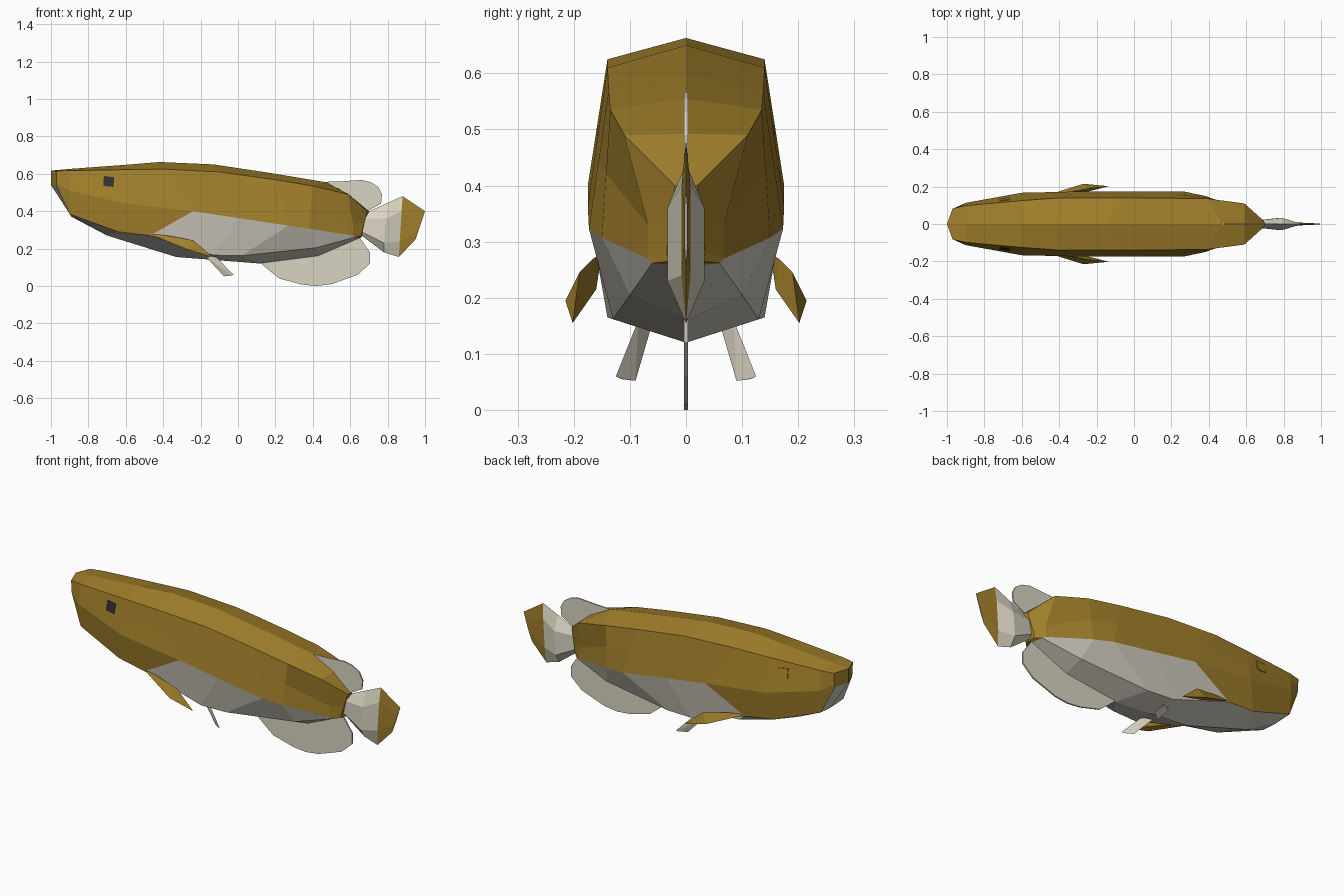
import bpy, bmesh
from mathutils import Vector
from mathutils.bvhtree import BVHTree

if "Cube" in bpy.data.objects:
    bpy.data.objects.remove(bpy.data.objects["Cube"])


def material(name, rgb):
    m = bpy.data.materials.new(name)
    m.diffuse_color = (*rgb, 1)
    m.use_nodes = True
    m.node_tree.nodes["Principled BSDF"].inputs["Base Color"].default_value = m.diffuse_color
    return m


GOLD = material("gold", (0.36, 0.215, 0.024))
CREAM = material("cream", (0.70, 0.66, 0.54))
BELLY = material("pale_belly", (0.63, 0.60, 0.52))
DARK = material("dark_eye", (0.03, 0.03, 0.035))


def finish(bm, name, mats):
    bmesh.ops.remove_doubles(bm, verts=bm.verts[:], dist=0.0005)
    bmesh.ops.recalc_face_normals(bm, faces=bm.faces[:])
    me = bpy.data.meshes.new(name)
    bm.to_mesh(me)
    for m in mats:
        me.materials.append(m)
    ob = bpy.data.objects.new(name, me)
    bpy.context.collection.objects.link(ob)
    return ob


def loft(rows, name, mats, rule):
    """Half sections joined along x and repeated on the other side."""
    bm = bmesh.new()
    for s in (-1, 1):
        vs = [[bm.verts.new((x, s * y, z)) for x, y, z in r] for r in rows]
        for i in range(len(vs) - 1):
            for j in range(len(vs[i]) - 1):
                a, b = vs[i], vs[i + 1]
                f = bm.faces.new((a[j], a[j + 1], b[j + 1], b[j]))
                f.material_index = rule(i, j)
        bm.faces.new(vs[0])
        bm.faces.new(vs[-1])
    return finish(bm, name, mats)


def hull(points, side, name, mat):
    bm = bmesh.new()
    for x, y, z in points:
        bm.verts.new((x, side * y, z))
    bmesh.ops.convex_hull(bm, input=bm.verts[:])
    return finish(bm, name, [mat])


def prism(front, back, name, mat):
    bm = bmesh.new()
    a = [bm.verts.new(p) for p in front]
    b = [bm.verts.new(p) for p in back]
    bm.faces.new(a)
    bm.faces.new(b[::-1])
    for i in range(len(a)):
        k = (i + 1) % len(a)
        bm.faces.new((a[i], b[i], b[k], a[k]))
    return finish(bm, name, [mat])


# Body: ridge, shoulder, colour line, lower edge and keel of each section
sections = [
    ((-1.0, 0, .617), (-.97, .083, .615), (-.97, .08, .55), (-.97, .075, .535), (-1.0, 0, .54)),
    ((-.90, 0, .626), (-.90, .098, .617), (-.90, .113, .51), (-.90, .10, .385), (-.89, 0, .37)),
    ((-.60, 0, .648), (-.60, .125, .622), (-.60, .167, .44), (-.64, .135, .29), (-.70, 0, .27)),
    ((-.42, 0, .663), (-.40, .14, .625), (-.24, .175, .40), (-.47, .155, .27), (-.33, 0, .155)),
    ((-.13, 0, .65), (-.10, .14, .61), (.0, .175, .363), (-.13, .14, .165), (-.10, 0, .137)),
    ((.20, 0, .60), (.20, .138, .568), (.27, .173, .323), (.02, .13, .162), (.12, 0, .12)),
    ((.47, 0, .555), (.40, .135, .535), (.38, .15, .307), (.42, .10, .205), (.43, 0, .16)),
    ((.59, 0, .492), (.59, .11, .49), (.615, .068, .27), (.63, .06, .262), (.65, 0, .255)),
    ((.70, 0, .40), (.69, .02, .40), (.66, .035, .28), (.66, .03, .265), (.66, 0, .26)),
]
rings = []
for i, s in enumerate(sections):
    s = [Vector(p) for p in s]
    flank = Vector((.615, .068, .33)) if i == 7 else (s[1] + s[2]) / 2
    rings.append(s[:2] + [flank] + s[2:])


def body_colour(i, j):
    if i == 7 or j < 3:
        return 0
    return 1 if j == 4 or i >= 3 else 0


body = loft(rings, "body", [GOLD, BELLY], body_colour)

# Tail fin: thick at the root, thin gold trailing band
tail = [
    ((.68, 0, .39), (.67, .02, .36), (.66, .02, .29), (.66, 0, .27)),
    ((.79, 0, .44), (.79, .033, .36), (.78, .033, .23), (.78, 0, .18)),
    ((.88, 0, .48), (.875, .008, .40), (.865, .008, .24), (.86, 0, .155)),
    ((1.0, 0, .40), (.985, .003, .355), (.967, .003, .30), (.95, 0, .25)),
]
loft(tail, "tail_fin", [CREAM, GOLD], lambda i, j: 1 if i == 2 else 0)

# Upright thin fins on the centre line
dorsal = [(.45, .52), (.47, .557), (.56, .56), (.66, .567), (.71, .555), (.75, .53),
          (.77, .49), (.765, .44), (.69, .40), (.60, .40)]
anal = [(.12, .123), (.17, .08), (.22, .04), (.34, .008), (.42, 0), (.50, .01), (.64, .06),
        (.705, .12), (.705, .18), (.65, .26), (.43, .22)]
for name, outline in (("dorsal_fin", dorsal), ("anal_fin", anal)):
    prism([(x, -.004, z) for x, z in outline], [(x, .004, z) for x, z in outline], name, CREAM)

# Paired fins
pectoral = [(-.48, .15, .28), (-.38, .165, .27), (-.24, .19, .245), (-.27, .215, .195),
            (-.135, .202, .155), (-.30, .16, .215)]
pelvic = [(-.17, .06, .155), (-.12, .085, .16), (-.025, .125, .06), (-.04, .115, .055),
          (-.075, .09, .052)]
for side, label in ((-1, "right"), (1, "left")):
    hull(pectoral, side, label + "_pectoral_fin", GOLD)
    hull(pelvic, side, label + "_pelvic_fin", CREAM)

# Square eyes laid on the head surface
bm = bmesh.new()
bm.from_mesh(body.data)
tree = BVHTree.FromBMesh(bm)
corners = [(-.72, .535), (-.666, .53), (-.662, .582), (-.717, .588)]
for side, label, mat in ((-1, "right", DARK), (1, "left", GOLD)):
    hits = [tree.ray_cast(Vector((x, side, z)), Vector((0, -side, 0)))[0] for x, z in corners]
    prism([h + Vector((0, side * .004, 0)) for h in hits],
          [h - Vector((0, side * .003, 0)) for h in hits], label + "_eye", mat)
bm.free()
